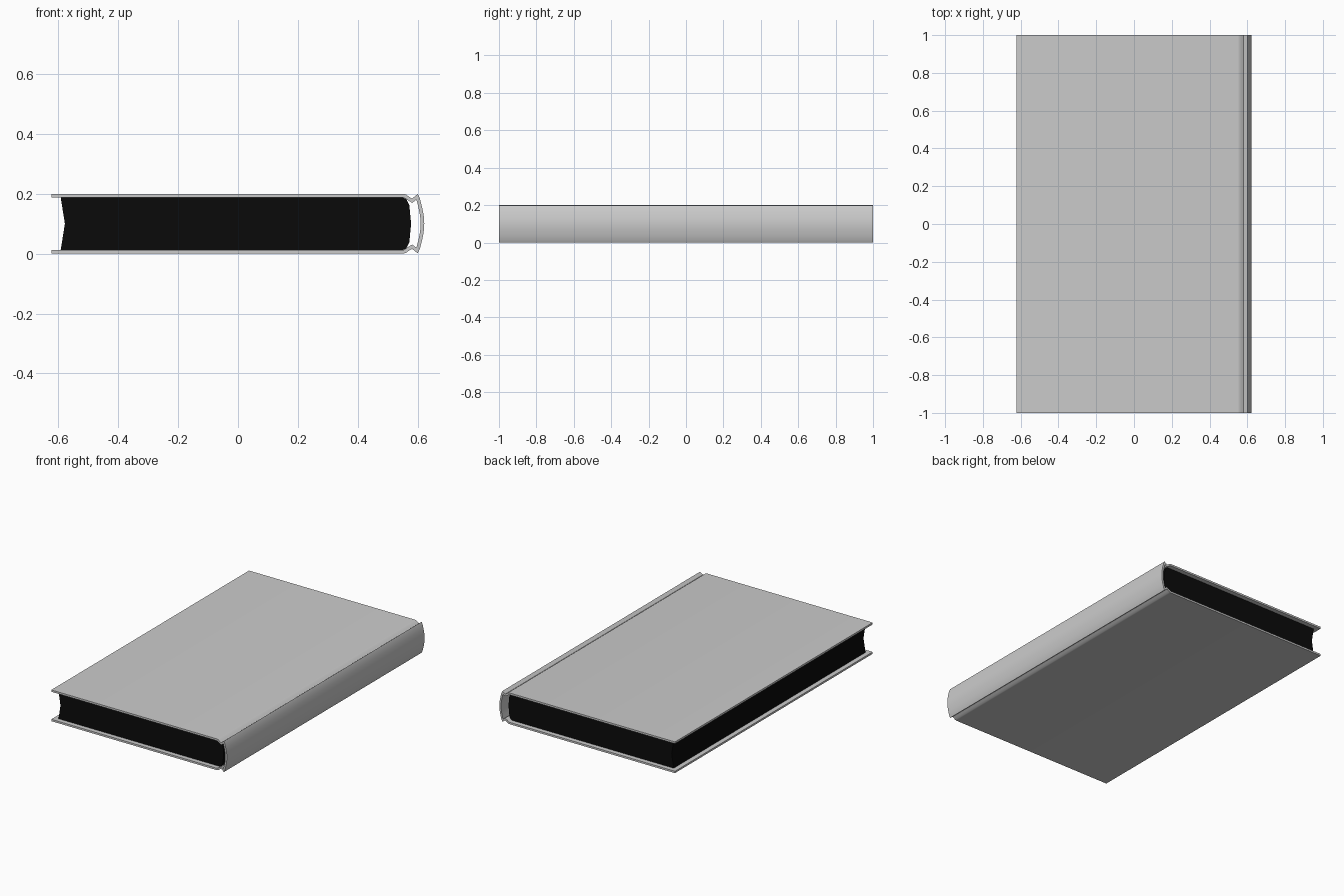
import bpy
from math import radians
from mathutils import Vector

if "Cube" in bpy.data.objects:
    bpy.data.objects.remove(bpy.data.objects["Cube"])


def extrude_profile(name, pts, half, smooth=None):
    """Closed XZ outline extruded along Y from -half to +half."""
    n = len(pts)
    verts = [(x, y, z) for y in (-half, half) for x, z in pts]
    faces = [(i, (i + 1) % n, n + (i + 1) % n, n + i) for i in range(n)]
    return make(name, verts, faces, smooth)


def make(name, verts, faces, smooth):
    mesh = bpy.data.meshes.new(name)
    mesh.from_pydata(verts, [], faces)
    mesh.update()
    obj = bpy.data.objects.new(name, mesh)
    bpy.context.collection.objects.link(obj)
    if smooth:
        bpy.ops.object.select_all(action='DESELECT')
        obj.select_set(True)
        bpy.context.view_layer.objects.active = obj
        bpy.ops.object.shade_smooth_by_angle(angle=radians(smooth))
    return obj


def mirror_z(half_pts):
    """Complete a top-half profile whose last point lies on z = 0.1."""
    return half_pts + [(x, 0.2 - z) for x, z in reversed(half_pts[:-1])]


def inset(pts, t):
    """Mitred offset of an open polyline to its right-hand side."""
    p = [Vector(q) for q in pts]
    dirs = [(b - a).normalized() for a, b in zip(p, p[1:])]
    norms = [Vector((d.y, -d.x)) for d in dirs]
    out = []
    for i, q in enumerate(p):
        a, b = norms[max(i - 1, 0)], norms[min(i, len(norms) - 1)]
        out.append(tuple(q + (a + b) * (t / (1 + a.dot(b)))))
    return out


# Cover: boards, hinge grooves and rounded spine as one wrapped strip
outer = mirror_z([(-0.622, 0.2), (0.55, 0.2), (0.56, 0.198), (0.571, 0.19),
                  (0.581, 0.184), (0.59, 0.191), (0.6, 0.199), (0.607, 0.185),
                  (0.614, 0.158), (0.62, 0.128), (0.622, 0.1)])
inner = inset(outer, 0.012)
n = len(outer)
ring = outer + inner[::-1]
cover = extrude_profile("cover", ring, 1.0, 30)

# End caps of the cover strip, one quad per profile segment
verts = [v.co[:] for v in cover.data.vertices]
faces = [tuple(p.vertices) for p in cover.data.polygons]
m = 2 * n
for i in range(n - 1):
    quad = (i, i + 1, m - 2 - i, m - 1 - i)
    faces += [quad[::-1], tuple(k + m for k in quad)]
bpy.data.objects.remove(cover)
cover = make("cover", verts, [f[::-1] for f in faces], 40)

# Page block: hollow fore edge, rounded back
right = mirror_z([(-0.592, 0.188), (0.55, 0.188), (0.562, 0.182),
                  (0.572, 0.162), (0.578, 0.1)])
page_pts = right + [(-0.578, 0.1)]
pages = extrude_profile("pages", page_pts, 0.97)
k = len(page_pts)
verts = [v.co[:] for v in pages.data.vertices]
faces = [tuple(p.vertices) for p in pages.data.polygons]
faces += [tuple(range(k))[::-1], tuple(range(k, 2 * k))]
bpy.data.objects.remove(pages)
pages = make("pages", verts, [f[::-1] for f in faces], None)

ink = bpy.data.materials.new("dark_pages")
ink.diffuse_color = (0.003, 0.003, 0.003, 1)
ink.use_nodes = True
ink.node_tree.nodes["Principled BSDF"].inputs["Base Color"].default_value = ink.diffuse_color
pages.data.materials.append(ink)

# Consistent outward normals
import bmesh
for obj in (cover, pages):
    bm = bmesh.new()
    bm.from_mesh(obj.data)
    bmesh.ops.recalc_face_normals(bm, faces=bm.faces)
    bm.to_mesh(obj.data)
    bm.free()
